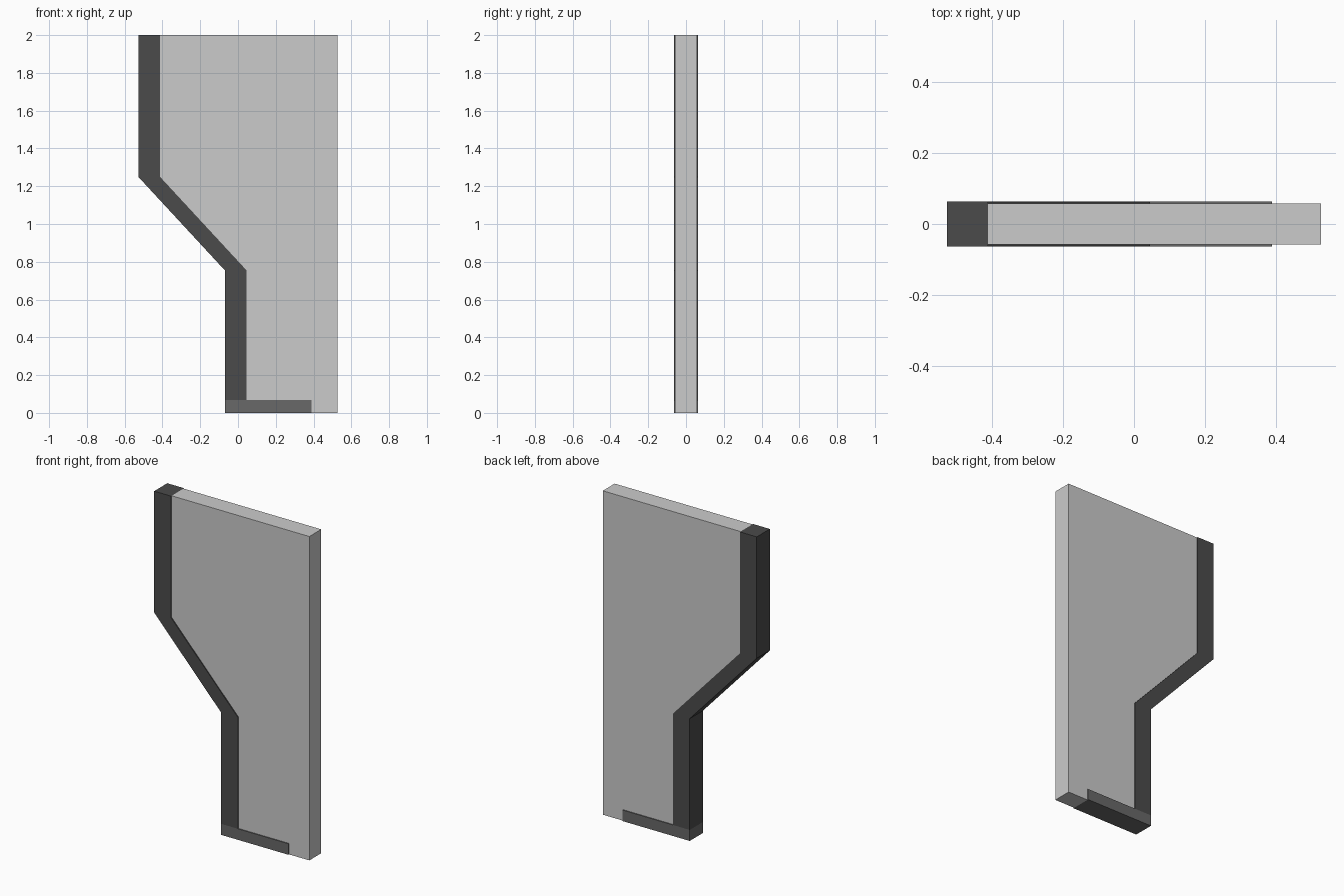
import bpy
import bmesh

if "Cube" in bpy.data.objects:
    bpy.data.objects.remove(bpy.data.objects["Cube"])


def material(name, value):
    mat = bpy.data.materials.new(name)
    mat.diffuse_color = (value, value, value, 1)
    mat.use_nodes = True
    mat.node_tree.nodes["Principled BSDF"].inputs["Base Color"].default_value = mat.diffuse_color
    return mat


def slab(name, outline, half_depth, mat=None):
    """Extrude an x-z outline evenly about y = 0."""
    bm = bmesh.new()
    face = bm.faces.new([bm.verts.new((x, -half_depth, z)) for x, z in outline])
    new = bmesh.ops.extrude_face_region(bm, geom=[face])["geom"]
    for v in new:
        if isinstance(v, bmesh.types.BMVert):
            v.co.y = half_depth
    bmesh.ops.recalc_face_normals(bm, faces=bm.faces)
    mesh = bpy.data.meshes.new(name)
    bm.to_mesh(mesh)
    bm.free()
    if mat:
        mesh.materials.append(mat)
    obj = bpy.data.objects.new(name, mesh)
    bpy.context.collection.objects.link(obj)
    return obj


dark = material("dark_trim", 0.07)
mid = material("base_trim", 0.14)

TRIM = 0.115     # width of the edge trim
BASE = 0.068     # height of the base trim
BASE_END = 0.39
outer = [(-0.528, 2.0), (-0.528, 1.25), (-0.07, 0.755), (-0.07, BASE)]
inner = [(x + TRIM, z) for x, z in outer]

# Main wall panel, notched around the base trim
slab("wall_panel", inner + [(BASE_END, BASE), (BASE_END, 0), (0.528, 0), (0.528, 2.0)], 0.058)

# Stepped edge trim, slightly thicker than the panel
slab("edge_trim", outer + inner[::-1], 0.064, dark)

# Base trim along the bottom
slab("base_trim", [(-0.07, 0), (BASE_END, 0), (BASE_END, BASE), (-0.07, BASE)], 0.064, mid)
